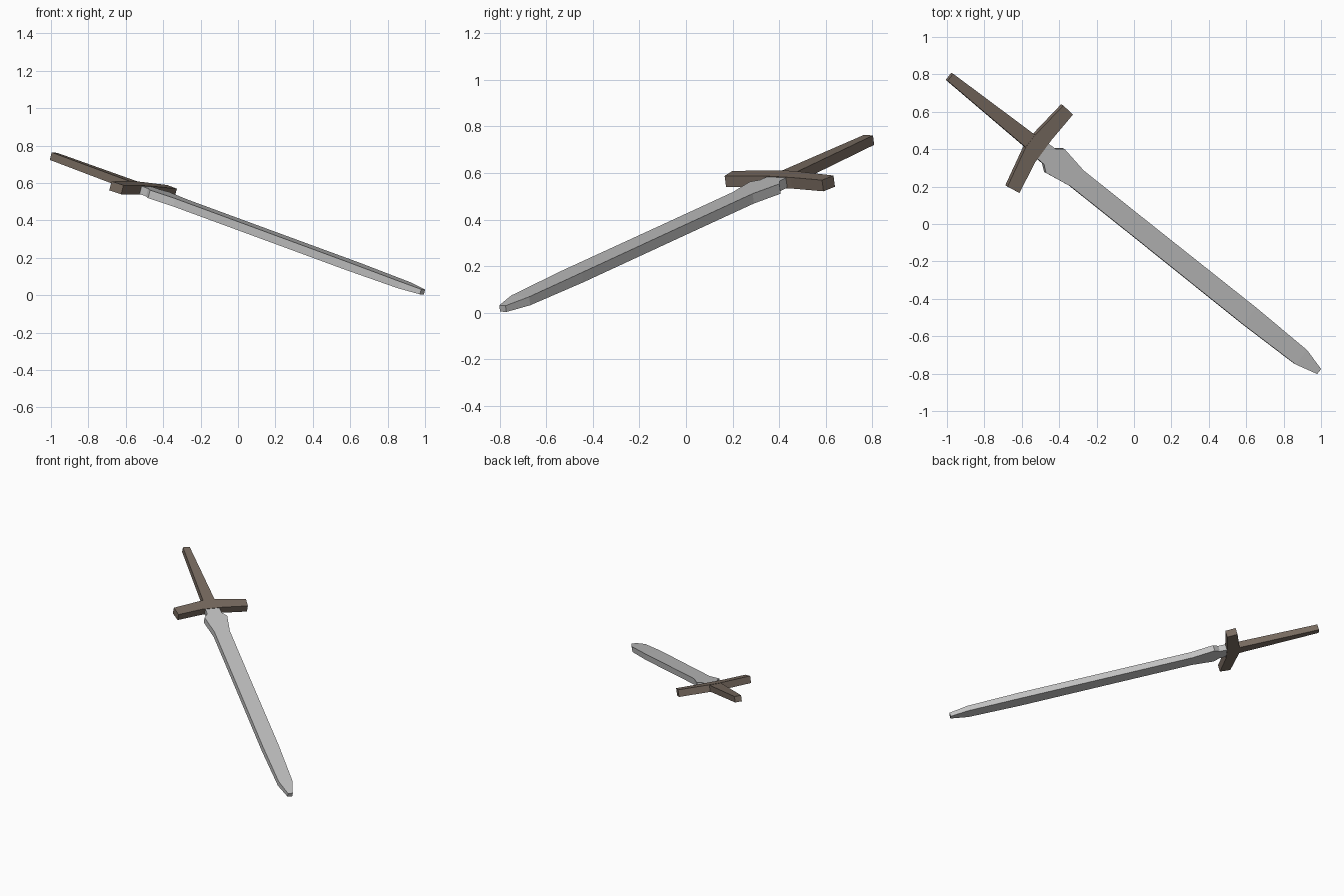
import bpy, bmesh
from mathutils import Vector

if "Cube" in bpy.data.objects:
    bpy.data.objects.remove(bpy.data.objects["Cube"])

# Sword frame: A along the blade to the tip, U across the guard, N out of the flat face
CENTRE = Vector((0.0, 0.0, 0.38))
A = Vector((0.751, -0.599, -0.276)).normalized()
U = Vector((0.609, 0.789, -0.053))
U = (U - A * U.dot(A)).normalized()
N = A.cross(U)


def material(name, colour):
    m = bpy.data.materials.new(name)
    m.diffuse_color = (*colour, 1)
    m.use_nodes = True
    m.node_tree.nodes["Principled BSDF"].inputs["Base Color"].default_value = m.diffuse_color
    return m


def plate(name, outline, mat):
    """Solid from an outline of (along, across, half thickness) points."""
    bm = bmesh.new()
    rings = [[bm.verts.new(CENTRE + A * s + U * w + N * h * side) for s, w, h in outline]
             for side in (1, -1)]
    top, low = rings
    bm.faces.new(top)
    bm.faces.new(low[::-1])
    for i in range(len(top)):
        j = (i + 1) % len(top)
        bm.faces.new((top[i], low[i], low[j], top[j]))
    bmesh.ops.recalc_face_normals(bm, faces=bm.faces)
    bmesh.ops.triangulate(bm, faces=[f for f in bm.faces if len(f.verts) > 4])
    me = bpy.data.meshes.new(name)
    bm.to_mesh(me)
    bm.free()
    me.materials.append(mat)
    ob = bpy.data.objects.new(name, me)
    bpy.context.collection.objects.link(ob)
    return ob


def mirrored(half):
    return half + [(s, -w, h) for s, w, h in reversed(half)]


steel = material("steel grey", (0.54, 0.54, 0.54))
wood = material("dull brown", (0.19, 0.148, 0.118))

# Blade: flared shoulder, long body, tapered blunt tip
plate("blade", mirrored([
    (-0.69, 0.048, 0.022), (-0.605, 0.052, 0.022), (-0.567, 0.081, 0.022),
    (-0.41, 0.055, 0.022), (0.07, 0.055, 0.022), (0.815, 0.057, 0.022),
    (1.185, 0.049, 0.019), (1.313, 0.017, 0.014)]), steel)

# Grip: tapers towards the pommel end
plate("grip", mirrored([(-1.313, 0.024, 0.021), (-0.70, 0.043, 0.023)]), wood)

# Guard: two arms bent slightly towards the blade
T = 0.025
plate("guard", [
    (-0.745, 0.04, T), (-0.721, 0.259, T), (-0.648, 0.252, T), (-0.656, 0.075, T),
    (-0.652, -0.073, T), (-0.617, -0.254, T), (-0.691, -0.267, T), (-0.745, -0.04, T)], wood)
